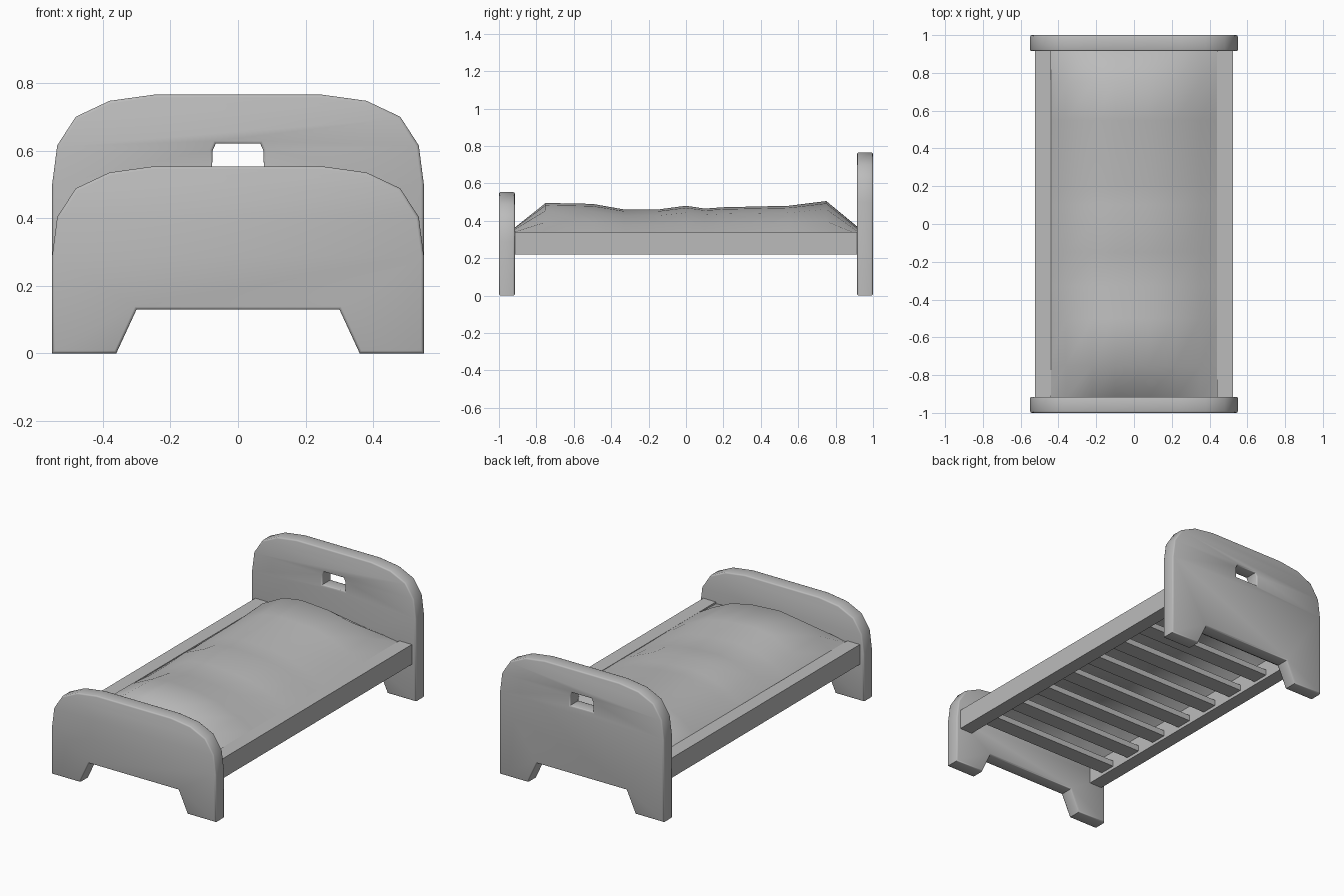
import bpy
import bmesh

cube = bpy.data.objects.get("Cube")
if cube:
    bpy.data.objects.remove(cube, do_unlink=True)

grey = bpy.data.materials.new("plain grey")
grey.use_nodes = True
grey.diffuse_color = (0.5, 0.5, 0.5, 1)
grey.node_tree.nodes["Principled BSDF"].inputs["Base Color"].default_value = (0.5, 0.5, 0.5, 1)


def select(obj):
    bpy.ops.object.select_all(action="DESELECT")
    obj.select_set(True)
    bpy.context.view_layer.objects.active = obj


def add_mesh(name, bm):
    bmesh.ops.recalc_face_normals(bm, faces=bm.faces)
    mesh = bpy.data.meshes.new(name)
    bm.to_mesh(mesh)
    bm.free()
    mesh.materials.append(grey)
    obj = bpy.data.objects.new(name, mesh)
    bpy.context.collection.objects.link(obj)
    return obj


def box(name, centre, size):
    bm = bmesh.new()
    bmesh.ops.create_cube(bm, size=1)
    for v in bm.verts:
        v.co = [c + s * p for c, s, p in zip(centre, size, v.co)]
    return add_mesh(name, bm)


def mirrored(half):
    return half + [(-x, z) for x, z in reversed(half)]


def board(name, y, drop, hole=None):
    """Upright end board: rounded shoulders, two splayed legs, optional grip."""
    shoulder = [(0.55, 0.50), (0.535, 0.615), (0.48, 0.70), (0.38, 0.747), (0.25, 0.765)]
    half = [(0.30, 0.13), (0.36, 0), (0.55, 0)] + [(x, z - drop) for x, z in shoulder]
    curve = bpy.data.curves.new(name, "CURVE")
    curve.dimensions = "2D"
    curve.fill_mode = "BOTH"
    bevel = 0.008
    curve.extrude = 0.0425 - bevel
    curve.bevel_depth = bevel
    curve.bevel_resolution = 1
    curve.offset = -bevel
    for outline in [mirrored(half)] + ([mirrored(hole)] if hole else []):
        spline = curve.splines.new("POLY")
        spline.points.add(len(outline) - 1)
        for point, (x, z) in zip(spline.points, outline):
            point.co = (x, z, 0, 1)
        spline.use_cyclic_u = True
    obj = bpy.data.objects.new(name, curve)
    bpy.context.collection.objects.link(obj)
    obj.location.y = y
    obj.rotation_euler.x = 1.570796
    select(obj)
    bpy.ops.object.convert(target="MESH")
    obj = bpy.context.object
    bm = bmesh.new()
    bm.from_mesh(obj.data)
    bmesh.ops.remove_doubles(bm, verts=bm.verts, dist=0.0005)
    bmesh.ops.recalc_face_normals(bm, faces=bm.faces)
    bm.to_mesh(obj.data)
    bm.free()
    obj.data.materials.clear()
    obj.data.materials.append(grey)
    bpy.ops.object.shade_smooth_by_angle(angle=0.9)


# End boards
board("headboard", 0.9575, 0, [(0.077, 0.54), (0.075, 0.60), (0.066, 0.62)])
board("footboard", -0.9575, 0.212)

# Side rails
for side, x in (("left", 0.4825), ("right", -0.4825)):
    box(side + "_rail", (x, 0, 0.28), (0.085, 1.84, 0.12))

# Slats under the mattress
for i in range(8):
    box(f"slat_{i + 1}", (0, -0.76 + 0.226 * i, 0.257), (0.90, 0.10, 0.035))

# Mattress: a soft sheet, crown height along the length, sagging to its edges
stations = [(-0.92, 0.36), (-0.75, 0.495), (-0.5, 0.49), (-0.33, 0.46), (-0.15, 0.46),
            (0, 0.48), (0.1, 0.465), (0.2, 0.472), (0.55, 0.48), (0.75, 0.505), (0.92, 0.365)]
columns = [(-0.45, 0), (-0.36, 0.5), (-0.22, 0.9), (-0.1, 1),
           (0.08, 0.93), (0.22, 0.76), (0.35, 0.4), (0.45, 0.05)]
rim = 0.325
bm = bmesh.new()
rows = []
for y, crown in stations:
    rows.append([bm.verts.new((x, y, rim + (crown - rim) * f)) for x, f in columns])
for a, b in zip(rows, rows[1:]):
    for i in range(len(columns) - 1):
        bm.faces.new((a[i], a[i + 1], b[i + 1], b[i]))
mattress = add_mesh("mattress", bm)
select(mattress)
bpy.ops.object.shade_smooth_by_angle(angle=1.0)
